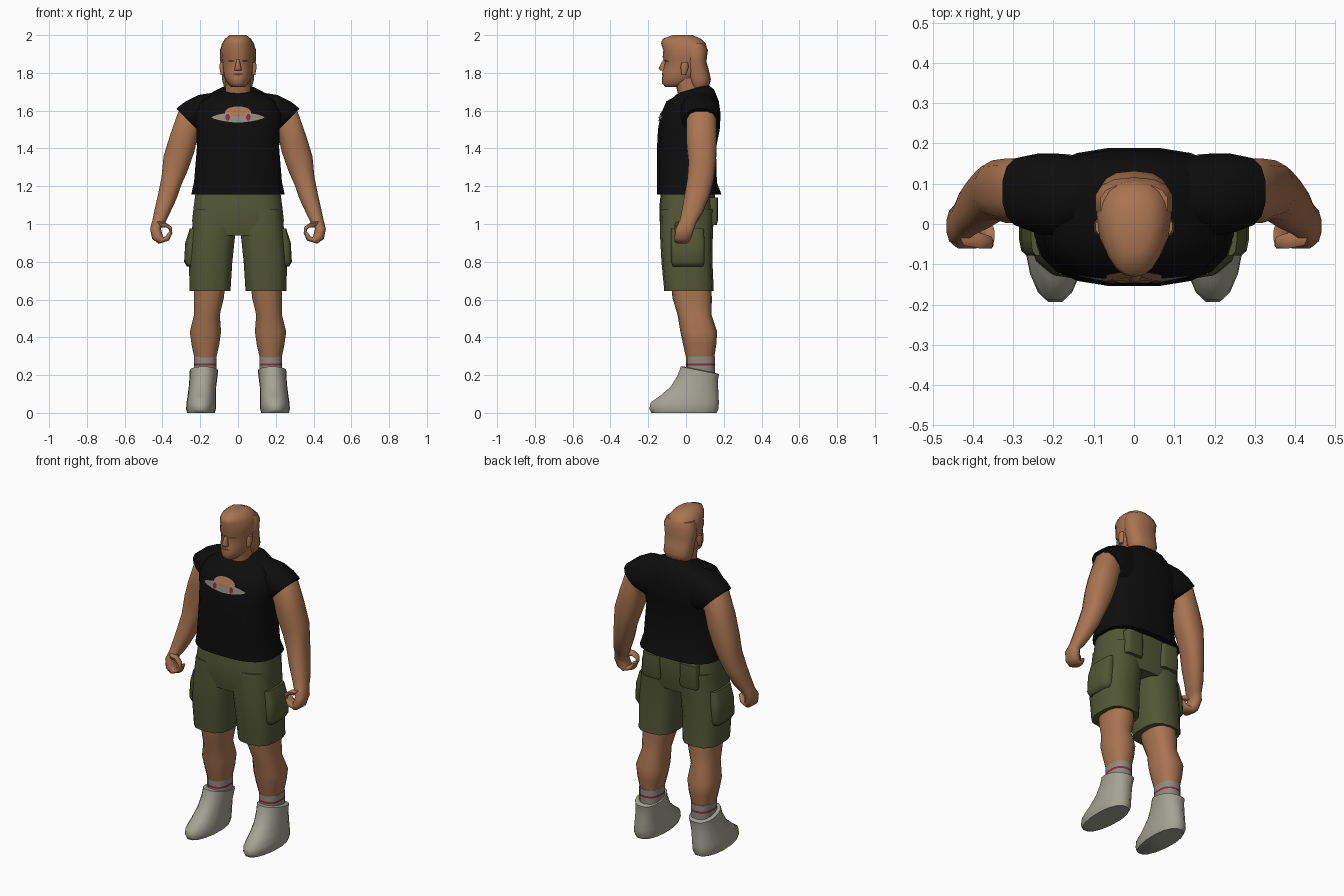
import bpy
import bmesh
from math import cos, sin, pi, copysign
from mathutils import Vector
from mathutils.bvhtree import BVHTree

default_cube = bpy.data.objects.get("Cube")
if default_cube:
    bpy.data.objects.remove(default_cube, do_unlink=True)


def make_material(name, red, green, blue):
    material = bpy.data.materials.new(name)
    material.use_nodes = True
    colour = (red, green, blue, 1)
    material.diffuse_color = colour
    shader = material.node_tree.nodes["Principled BSDF"]
    shader.inputs["Base Color"].default_value = colour
    shader.inputs["Roughness"].default_value = 0.9
    return material


skin = make_material("tan skin", .40, .175, .082)
shadow_brown = make_material("dark brown", .13, .05, .025)
black_cloth = make_material("black cloth", .004, .004, .004)
olive_cloth = make_material("olive cloth", .085, .095, .036)
shoe_grey = make_material("pale shoe grey", .37, .37, .30)
sock_grey = make_material("sock grey", .27, .26, .22)
dark_red = make_material("dark red", .30, .02, .04)


def finish(name, bm, materials, rule=None):
    """Turn a bmesh into a smooth shaded object."""
    bmesh.ops.recalc_face_normals(bm, faces=bm.faces)
    if rule:
        for face in bm.faces:
            face.material_index = rule(face.calc_center_median())
    mesh = bpy.data.meshes.new(name)
    bm.to_mesh(mesh)
    bm.free()
    for material in materials:
        mesh.materials.append(material)
    obj = bpy.data.objects.new(name, mesh)
    bpy.context.collection.objects.link(obj)
    bpy.ops.object.select_all(action="DESELECT")
    obj.select_set(True)
    bpy.context.view_layer.objects.active = obj
    bpy.ops.object.shade_smooth_by_angle(angle=pi / 3)
    return obj


def squash(value, power):
    return copysign(abs(value) ** power, value)


def loft(name, rings, material, side=1, sides=14, power=.8, taper=0, rule=None):
    """Skin rings given as outer x, z, inner x, z, front y, back y, tilt."""
    bm = bmesh.new()
    loops = []
    for ring in rings:
        outer_x, outer_z, inner_x, inner_z, front, back = ring[:6]
        tilt = ring[6] if len(ring) > 6 else 0
        loop = []
        for i in range(sides):
            angle = 2 * pi * (i + .5) / sides
            across = squash(cos(angle), power)
            along = squash(sin(angle), power)
            across *= 1 + taper * min(0, along)
            u = (1 + across) / 2
            half = (back - front) / 2
            loop.append(bm.verts.new((
                side * (inner_x + (outer_x - inner_x) * u),
                (front + back) / 2 + half * along,
                inner_z + (outer_z - inner_z) * u + tilt * half * along)))
        loops.append(loop)
    for low, high in zip(loops, loops[1:]):
        for i in range(sides):
            j = (i + 1) % sides
            bm.faces.new((low[i], low[j], high[j], high[i]))
    bm.faces.new(loops[0])
    bm.faces.new(loops[-1])
    materials = material if isinstance(material, list) else [material]
    return finish(name, bm, materials, rule)


def level(z, outer, inner, front, back, tilt=0):
    return (outer, z, inner, z, front, back, tilt)


def centred(z, half_width, front, back, tilt=0):
    return level(z, half_width, -half_width, front, back, tilt)


def plate(name, target, x, z, width, height, material, lift=.003, power=1):
    """Lay a thin oval patch on the front of the target."""
    surface = bmesh.new()
    surface.from_mesh(target.data)
    tree = BVHTree.FromBMesh(surface)
    surface.free()
    bm = bmesh.new()

    def drop(px, pz):
        hit = tree.ray_cast(Vector((px, -1, pz)), Vector((0, 1, 0)))[0]
        return bm.verts.new((px, (hit.y if hit else 0) - lift, pz))

    steps, bands = 20, 4
    middle = drop(x, z)
    loops = []
    for band in range(1, bands + 1):
        scale = band / bands
        loops.append([drop(
            x + scale * width * squash(cos(2 * pi * i / steps), power),
            z + scale * height * squash(sin(2 * pi * i / steps), power))
            for i in range(steps)])
    for i in range(steps):
        j = (i + 1) % steps
        bm.faces.new((middle, loops[0][i], loops[0][j]))
        for small, large in zip(loops, loops[1:]):
            bm.faces.new((small[i], large[i], large[j], small[j]))
    return finish(name, bm, [material])


# Shirt body with a hem that flares and a sloping collar
shirt = loft("shirt_body", [
    centred(1.155, .25, -.155, .19), centred(1.22, .235, -.155, .165),
    centred(1.4, .22, -.155, .16), centred(1.5, .222, -.15, .18),
    centred(1.58, .235, -.135, .185), centred(1.65, .2, -.105, .175),
    centred(1.69, .14, -.07, .15, .2), centred(1.715, .08, -.045, .115, .3),
], black_cloth, sides=20, power=.72)

# Plain oval print on the chest
plate("chest_print_dome", shirt, 0, 1.59, .07, .033, skin)
plate("chest_print_band", shirt, 0, 1.565, .14, .028, sock_grey, .005, 1.3)
plate("chest_print_arch", shirt, 0, 1.585, .045, .015, skin, .007)
for spot in (-1, 1):
    plate("chest_print_spot", shirt, spot * .055, 1.565, .012, .018, dark_red, .008)

# Neck, head and hair
loft("neck", [
    centred(1.64, .07, -.03, .1), centred(1.7, .068, -.045, .09),
    centred(1.74, .066, -.055, .09), centred(1.8, .07, -.06, .09),
], skin)
head = loft("head", [
    centred(1.725, .035, -.11, -.03), centred(1.745, .055, -.126, .01),
    centred(1.775, .075, -.126, .06), centred(1.81, .082, -.124, .085),
    centred(1.86, .087, -.112, .1), centred(1.882, .091, -.124, .105),
    centred(1.92, .094, -.12, .112), centred(1.955, .086, -.132, .105),
    centred(1.98, .07, -.125, .08), centred(2, .045, -.07, .035),
], skin, sides=18, taper=.3)
loft("back_hair", [
    centred(1.705, .055, .045, .085), centred(1.725, .075, .025, .122),
    centred(1.765, .087, .01, .132), centred(1.81, .088, .0, .122),
    centred(1.86, .096, -.005, .108), centred(1.92, .098, -.01, .116),
    centred(1.955, .085, .0, .1),
], skin)
loft("nose", [
    centred(1.812, .02, -.138, -.1), centred(1.825, .018, -.146, -.1),
    centred(1.87, .008, -.122, -.1),
], skin, sides=8)
plate("mouth", head, 0, 1.793, .028, .006, shadow_brown)

# Shorts seat
loft("shorts_seat", [
    centred(.94, .24, -.125, .135), centred(1.02, .245, -.14, .15),
    centred(1.1, .236, -.14, .155), centred(1.2, .222, -.13, .15),
], olive_cloth, sides=18, power=.65).data.update()

for side, label in ((1, "left"), (-1, "right")):
    # Face details
    plate(label + "_eye", head, side * .036, 1.863, .017, .005, shadow_brown)
    loft(label + "_ear", [
        level(1.79, .092, .07, -.025, .0), level(1.83, .1, .07, -.03, .015),
        level(1.855, .096, .07, -.025, .012),
    ], skin, side, sides=8)

    # Cap sleeve, cut on a slant
    loft(label + "_sleeve", [
        (.09, 1.705, .09, 1.45, .0, .16), (.21, 1.685, .17, 1.46, -.035, .175),
        (.28, 1.65, .195, 1.475, -.025, .175), (.328, 1.612, .2, 1.485, -.01, .17),
    ], black_cloth, side)

    # Arm and curled hand in one sweep
    loft(label + "_arm", [
        (.28, 1.63, .18, 1.5, .015, .15), (.318, 1.595, .21, 1.47, .0, .163),
        (.362, 1.47, .23, 1.38, .0, .165), (.396, 1.36, .265, 1.28, .012, .16),
        (.406, 1.25, .297, 1.21, .005, .148), (.424, 1.16, .325, 1.13, -.01, .125),
        (.444, 1.07, .363, 1.05, -.025, .09), (.454, 1.02, .383, 1.01, -.035, .06),
        (.466, .975, .408, .98, -.055, .045), (.455, .92, .4, .945, -.062, .03),
        (.42, .895, .395, .93, -.062, .02), (.365, .912, .383, .935, -.06, .01),
        (.346, .955, .37, .955, -.056, .0),
    ], skin, side, sides=12)
    loft(label + "_thumb", [
        (.43, 1.015, .405, .98, -.055, .0), (.385, 1.01, .38, .982, -.062, -.02),
        (.35, .985, .365, .968, -.062, -.03), (.348, .955, .364, .955, -.06, -.035),
    ], skin, side, sides=8)

    # Shorts leg and pockets
    loft(label + "_shorts_leg", [
        level(1.08, .235, .0, -.135, .15), level(.95, .248, .012, -.138, .142),
        level(.8, .262, .028, -.13, .14), level(.645, .258, .038, -.115, .147),
    ], olive_cloth, side, power=.7)
    loft(label + "_cargo_pocket", [
        level(.775, .272, .2, -.07, .09), level(.8, .286, .2, -.08, .1),
        level(.9, .28, .2, -.08, .1), level(.975, .256, .2, -.08, .095),
    ], olive_cloth, side, sides=12, power=.45)
    loft(label + "_back_pocket", [
        level(.995, .18, .07, .1, .163), level(1.02, .185, .065, .1, .17),
        level(1.14, .18, .07, .1, .17),
    ], olive_cloth, side, sides=12, power=.4)

    # Bare leg with a full calf
    loft(label + "_leg", [
        level(.7, .232, .065, -.08, .13), level(.61, .234, .073, -.072, .137),
        level(.52, .234, .095, -.045, .135), level(.43, .257, .088, -.03, .165),
        level(.36, .247, .098, -.015, .16), level(.28, .23, .117, .003, .148),
    ], skin, side)

    # Sock with a red stripe band
    loft(label + "_sock", [
        level(z, .235, .112, .0, .153) for z in (.2, .25, .262, .298)
    ], [sock_grey, dark_red], side,
        rule=lambda centre: int(.25 < centre.z < .262))

    # High-top shoe with a long low toe
    loft(label + "_shoe", [
        level(.0, .27, .122, -.185, .165), level(.02, .276, .116, -.197, .175),
        level(.055, .274, .116, -.19, .177), level(.09, .268, .116, -.14, .175),
        level(.14, .262, .114, -.082, .172), level(.19, .258, .108, -.045, .172, -.1),
        level(.225, .258, .104, -.03, .176, -.2), level(.228, .24, .12, -.01, .16, -.2),
    ], shoe_grey, side, sides=16, power=.85, taper=.15)
